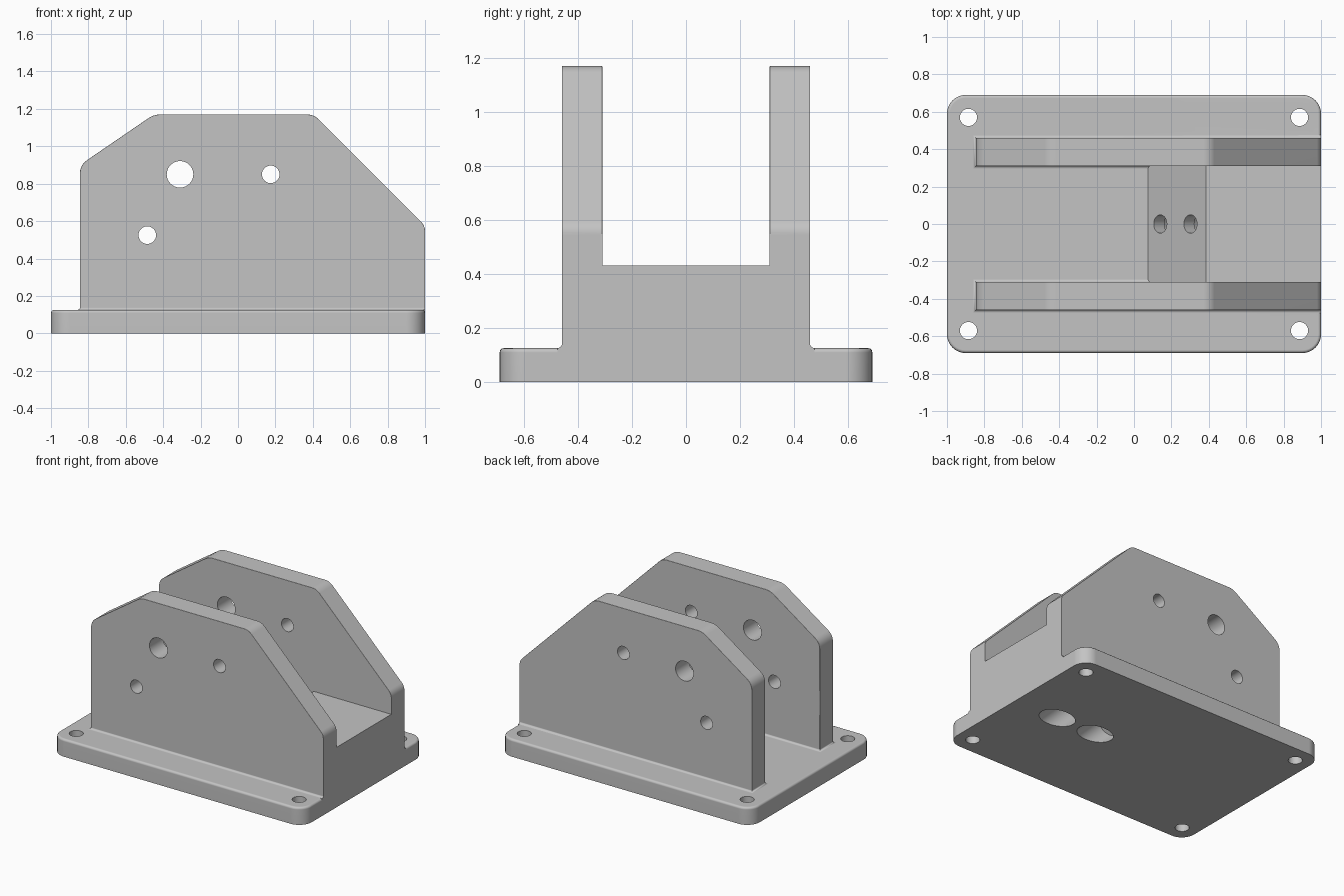
import bpy, bmesh
from math import sin, cos, pi, sqrt
from mathutils import Vector, Matrix

if "Cube" in bpy.data.objects:
    bpy.data.objects.remove(bpy.data.objects["Cube"])

BASE_TOP = 0.125
EDGE = 0.016                       # small edge rounding and fillet radius
WALL_IN, WALL_OUT = 0.31, 0.46     # side wall faces along y
WALL_BACK = -0.845

grey = bpy.data.materials.new("cast_grey")
grey.use_nodes = True
colour = (0.55, 0.55, 0.55, 1)
grey.diffuse_color = colour
grey.node_tree.nodes["Principled BSDF"].inputs["Base Color"].default_value = colour


def make_object(name, bm):
    bmesh.ops.recalc_face_normals(bm, faces=bm.faces)
    mesh = bpy.data.meshes.new(name)
    bm.to_mesh(mesh)
    bm.free()
    mesh.materials.append(grey)
    obj = bpy.data.objects.new(name, mesh)
    bpy.context.collection.objects.link(obj)
    return obj


def loft(name, rings):
    """Closed solid through rings of equal point count."""
    bm = bmesh.new()
    loops = [[bm.verts.new(p) for p in ring] for ring in rings]
    for low, high in zip(loops, loops[1:]):
        for i in range(len(low)):
            j = (i + 1) % len(low)
            bm.faces.new((low[i], low[j], high[j], high[i]))
    bm.faces.new(loops[0])
    bm.faces.new(loops[-1])
    return make_object(name, bm)


def prism(name, profile, y0, y1, rim=None):
    """Extrude an x-z profile along y, rounding the edges chosen by rim."""
    bm = bmesh.new()
    face = bm.faces.new([bm.verts.new((x, y0, z)) for x, z in profile])
    extruded = bmesh.ops.extrude_face_region(bm, geom=[face])["geom"]
    moved = [v for v in extruded if isinstance(v, bmesh.types.BMVert)]
    bmesh.ops.translate(bm, verts=moved, vec=(0, y1 - y0, 0))
    bmesh.ops.recalc_face_normals(bm, faces=bm.faces)
    if rim:
        edges = [e for e in bm.edges if rim(e)]
        bmesh.ops.bevel(bm, geom=edges, offset=EDGE, segments=3, profile=0.5,
                        affect='EDGES', clamp_overlap=True)
    return make_object(name, bm)


def rounded(corners, steps=5):
    """Round each (x, z, tangent length) corner of a closed profile."""
    points = []
    for i, (x, z, t) in enumerate(corners):
        c = Vector((x, z))
        if not t:
            points.append(c)
            continue
        before = Vector(corners[i - 1][:2])
        after = Vector(corners[(i + 1) % len(corners)][:2])
        a = c + (before - c).normalized() * t
        b = c + (after - c).normalized() * t
        for k in range(steps + 1):
            s = k / steps
            points.append(a * (1 - s) ** 2 + c * 2 * s * (1 - s) + b * s * s)
    return points


def cylinder(name, start, end, radius):
    axis = Vector(end) - Vector(start)
    bm = bmesh.new()
    place = (Matrix.Translation((Vector(start) + Vector(end)) / 2)
             @ axis.to_track_quat('Z', 'Y').to_matrix().to_4x4())
    bmesh.ops.create_cone(bm, cap_ends=True, segments=40, radius1=radius,
                          radius2=radius, depth=axis.length, matrix=place)
    return make_object(name, bm)


def combine(target, tool, operation):
    mod = target.modifiers.new(operation.lower(), 'BOOLEAN')
    mod.operation, mod.solver, mod.object = operation, 'EXACT', tool
    bpy.context.view_layer.objects.active = target
    bpy.ops.object.modifier_apply(modifier=mod.name)
    bpy.data.objects.remove(tool)


# Base plate with rounded corners and a softened top edge
def plate_ring(z, inset, half_x=1.0, half_y=0.69, radius=0.1, steps=8):
    ring = []
    for quarter, (sx, sy) in enumerate([(1, 1), (-1, 1), (-1, -1), (1, -1)]):
        for k in range(steps + 1):
            a = (quarter + k / steps) * pi / 2
            ring.append((sx * (half_x - radius) + (radius - inset) * cos(a),
                         sy * (half_y - radius) + (radius - inset) * sin(a), z))
    return ring


arc = [k * pi / 6 for k in range(4)]
bracket = loft("mounting_bracket", [plate_ring(0, 0)] + [
    plate_ring(BASE_TOP - EDGE * (1 - sin(a)), EDGE * (1 - cos(a))) for a in arc])

# Cross block between the walls, with a sloped face
block = prism("cross_block", [(0.075, BASE_TOP), (0.385, 0.43), (1, 0.43),
                              (1, 0.06), (0.075, 0.06)], -WALL_IN - 0.05, WALL_IN + 0.05)
combine(bracket, block, 'UNION')

# Two side walls, each with a fillet along its foot
wall_profile = rounded([(WALL_BACK, 0.05, 0), (WALL_BACK, 0.9, 0.045),
                        (-0.45, 1.17, 0.035), (0.405, 1.17, 0.035),
                        (1, 0.575, 0.03), (1, 0.05, 0)])


def wall_rim(edge):
    a, b = (v.co for v in edge.verts)
    along_rim = abs(a.y - b.y) < 1e-4
    at_end = min(a.x, b.x) > 0.999
    at_foot = max(a.z, b.z) < 0.06
    return along_rim and not at_end and not at_foot


def foot_ring(z, grow, y0, y1):
    x0 = WALL_BACK - grow
    return [(x0, y0 - grow, z), (1, y0 - grow, z), (1, y1 + grow, z), (x0, y1 + grow, z)]


for side, y0, y1 in (("front", -WALL_OUT, -WALL_IN), ("back", WALL_IN, WALL_OUT)):
    combine(bracket, prism(side + "_wall", wall_profile, y0, y1, wall_rim), 'UNION')
    foot = [foot_ring(0.07, EDGE, y0, y1)] + [
        foot_ring(BASE_TOP + EDGE * (1 - cos(a)), EDGE * (1 - sin(a)) - 0.001, y0, y1)
        for a in arc]
    combine(bracket, loft(side + "_fillet", foot), 'UNION')

# Cross holes through both walls
for x, z, r in ((-0.31, 0.85, 0.071), (0.175, 0.85, 0.047), (-0.485, 0.525, 0.047)):
    combine(bracket, cylinder("wall_hole", (x, -1, z), (x, 1, z), r), 'DIFFERENCE')

# Corner mounting holes
for x in (-0.885, 0.885):
    for y in (-0.57, 0.57):
        combine(bracket, cylinder("corner_hole", (x, y, -0.1), (x, y, 0.3), 0.046), 'DIFFERENCE')

# Angled bores square to the slope, widened from below
down = Vector((1, 0, -1)) / sqrt(2)
for x in (0.14, 0.30):
    mouth = Vector((x, 0, x + 0.05))
    combine(bracket, cylinder("bore", mouth - down * 0.1, mouth + down * 0.15, 0.049), 'DIFFERENCE')
    combine(bracket, cylinder("counterbore", mouth + down * 0.08, mouth + down * 0.8, 0.093),
            'DIFFERENCE')

# Smooth rounded edges, flat faces kept crisp
bpy.ops.object.select_all(action='DESELECT')
bracket.select_set(True)
bpy.context.view_layer.objects.active = bracket
bpy.ops.object.shade_smooth_by_angle(angle=pi / 6 + 0.02)
normals = bracket.modifiers.new("weighted_normals", 'WEIGHTED_NORMAL')
normals.keep_sharp = True
